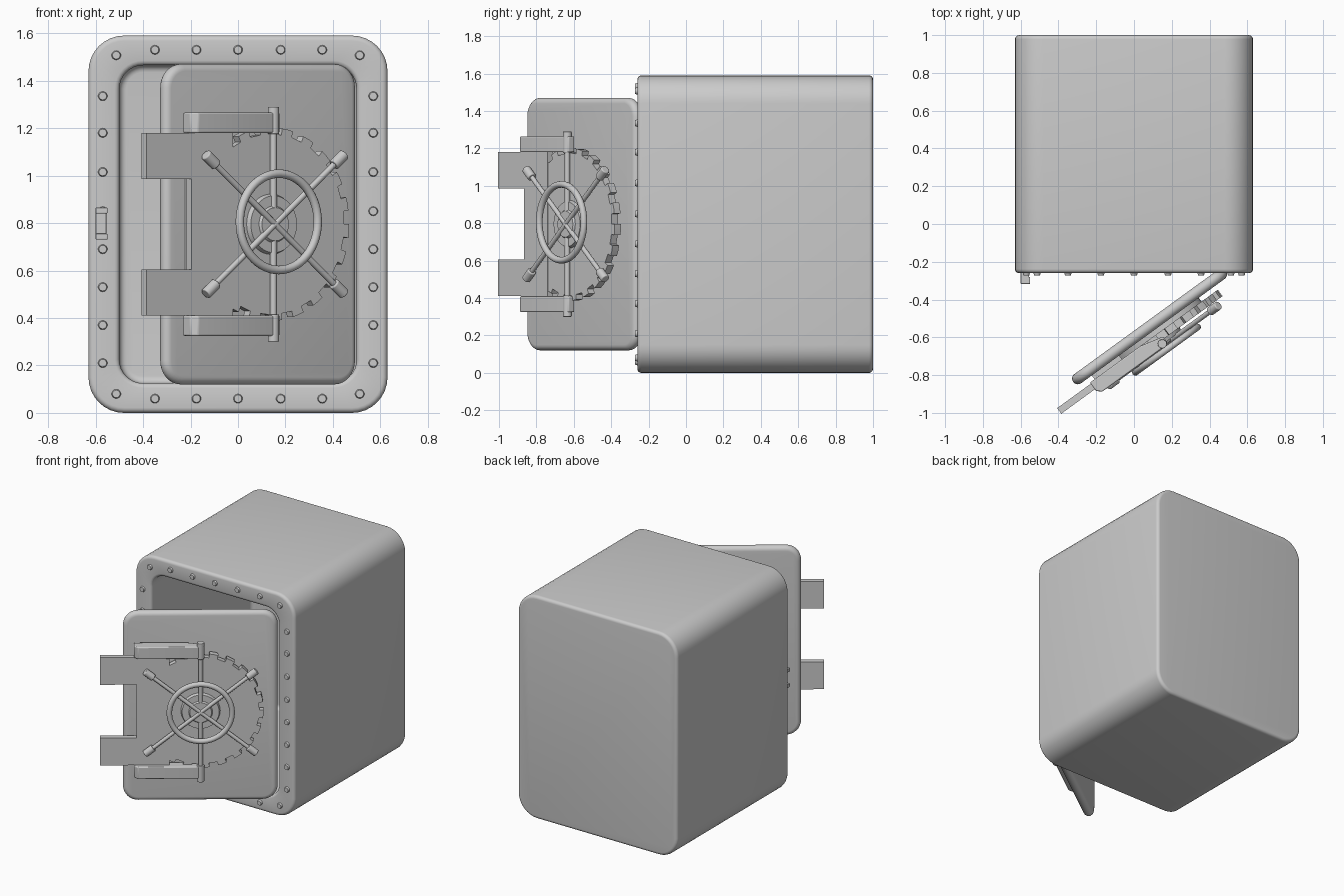
import bpy, bmesh
from math import pi, sin, cos, radians
from mathutils import Matrix, Vector

if "Cube" in bpy.data.objects:
    bpy.data.objects.remove(bpy.data.objects["Cube"])

# The open door's frame: x along the door, -y outward from its face
DOOR = Matrix.Translation((0.0825, -0.5425, 0)) @ Matrix.Rotation(radians(36), 4, 'Z')
WORLD = Matrix.Identity(4)
CZ = 0.795   # mid height of safe and mechanism


def finish(name, bm, frame=WORLD, angle=35, bevel=0):
    bmesh.ops.recalc_face_normals(bm, faces=bm.faces)
    bm.transform(frame)
    me = bpy.data.meshes.new(name)
    bm.to_mesh(me)
    bm.free()
    ob = bpy.data.objects.new(name, me)
    bpy.context.collection.objects.link(ob)
    if bevel:
        m = ob.modifiers.new("bevel", 'BEVEL')
        m.width, m.segments, m.limit_method = bevel, 3, 'ANGLE'
    bpy.ops.object.select_all(action='DESELECT')
    ob.select_set(True)
    bpy.context.view_layer.objects.active = ob
    bpy.ops.object.shade_smooth_by_angle(angle=radians(angle))
    return ob


def loft(name, rings, frame=WORLD, seg=8):
    """Skin rounded rectangles (half width, half height, radius, y), capped at both ends."""
    bm = bmesh.new()
    loops = []
    for w, h, r, y in rings:
        loop = []
        for k, (sx, sz) in enumerate(((1, 1), (-1, 1), (-1, -1), (1, -1))):
            for i in range(seg + 1):
                a = (k + i / seg) * pi / 2
                loop.append(bm.verts.new((sx * (w - r) + r * cos(a), y, CZ + sz * (h - r) + r * sin(a))))
        loops.append(loop)
    n = len(loops[0])
    for a, b in zip(loops, loops[1:]):
        for i in range(n):
            bm.faces.new((a[i], a[(i + 1) % n], b[(i + 1) % n], b[i]))
    bm.faces.new(loops[0])
    bm.faces.new(loops[-1])
    return finish(name, bm, frame)


def arc_rings(w, h, r, y, e, a0, a1, steps=5):
    """Rings of an edge rounding of radius e; y is the arc centre."""
    out = []
    for i in range(steps + 1):
        a = radians(a0 + (a1 - a0) * i / steps)
        d = e * (1 - cos(a))
        out.append((w - d, h - d, r - d, y + e * sin(a)))
    return out


def prism(name, pts, lo, hi, axis, frame=WORLD, bevel=0):
    """Extrude an outline: axis 'z' takes (x, y) points, axis 'y' takes (x, z) points."""
    bm = bmesh.new()
    place = (lambda p, t: (p[0], p[1], t)) if axis == 'z' else (lambda p, t: (p[0], t, p[1]))
    a = [bm.verts.new(place(p, lo)) for p in pts]
    b = [bm.verts.new(place(p, hi)) for p in pts]
    bm.faces.new(a)
    bm.faces.new(b)
    for i in range(len(a)):
        j = (i + 1) % len(a)
        bm.faces.new((a[i], a[j], b[j], b[i]))
    return finish(name, bm, frame, 30, bevel)


def box(name, x0, x1, y0, y1, z0, z1, frame=WORLD, bevel=0):
    return prism(name, [(x0, y0), (x1, y0), (x1, y1), (x0, y1)], z0, z1, 'z', frame, bevel)


def rod(name, p, q, r, frame=WORLD, r2=None, seg=20, bevel=0):
    p, q = Vector(p), Vector(q)
    bm = bmesh.new()
    bmesh.ops.create_cone(bm, cap_ends=True, segments=seg, radius1=r,
                          radius2=r if r2 is None else r2, depth=(q - p).length)
    rot = (q - p).to_track_quat('Z', 'Y').to_matrix().to_4x4()
    bm.transform(Matrix.Translation((p + q) / 2) @ rot)
    return finish(name, bm, frame, 35, bevel)


# Safe body: rounded shell running round the front lip and into the cavity
W, H, R, E = 0.63, 0.795, 0.15, 0.022
rings = arc_rings(W, H, R, 1.0 - E, E, 90, 0) + arc_rings(W, H, R, -0.26 + E, E, 0, -90)
rings += [(0.50 + 0.02 * (1 - cos(a)), 0.67 + 0.02 * (1 - cos(a)), 0.10 + 0.02 * (1 - cos(a)),
           -0.24 - 0.02 * sin(a)) for a in (pi / 2, pi / 3, pi / 6, 0)]
rings += arc_rings(0.50, 0.67, 0.10, 0.84, 0.03, 0, 90)
loft("safe_body", rings)

# Rivets around the front frame
spots = [(s * 0.57, z) for s in (-1, 1) for z in (0.21, 0.37, 0.53, 0.69, 0.85, 1.015, 1.18, 1.335)]
spots += [(x, z) for x in (-0.35, -0.175, 0, 0.18, 0.355) for z in (0.06, 1.53)]
spots += [(s * 0.513, z) for s in (-1, 1) for z in (0.08, 1.507)]
for x, z in spots:
    rod("rivet", (x, -0.255, z), (x, -0.272, z), 0.021, r2=0.016, seg=14)

# Latch catch on the left of the frame
box("latch_plate", -0.60, -0.555, -0.29, -0.25, 0.73, 0.865, bevel=0.004)
for z in (0.73, 0.84):
    box("latch_lug", -0.60, -0.55, -0.318, -0.28, z, z + 0.025, bevel=0.004)

# Door slab with fully rounded edge
loft("door", arc_rings(0.50, 0.675, 0.10, 0, 0.03, -90, 90, 10), DOOR)

# Toothed disc and the spacer behind it
gear = []
TEETH = 22
for i in range(TEETH):
    for f, r in ((0, 0.38), (0.25, 0.38), (0.5, 0.382), (0.5, 0.407), (0.75, 0.408), (1.0, 0.407)):
        a = 2 * pi * (i + f) / TEETH
        gear.append((r * cos(a), CZ + r * sin(a)))
prism("toothed_disc", gear, -0.055, -0.097, 'y', DOOR)
rod("disc_spacer", (0, -0.02, CZ), (0, -0.06, CZ), 0.30, DOOR, seg=48)

# Hinge plate with two arms past the door edge
plate = [(-0.65, 0.41), (-0.2, 0.41), (-0.2, 1.18), (-0.65, 1.18),
         (-0.65, 0.985), (-0.415, 0.985), (-0.415, 0.605), (-0.65, 0.605)]
prism("hinge_plate", plate, -0.062, -0.099, 'y', DOOR)
box("plate_mount", -0.40, -0.22, -0.07, -0.02, 0.45, 1.14, DOOR)

# Upper and lower brackets, each with a knuckle around the pin
for s in (-1, 1):
    z0, z1 = sorted((CZ + s * 0.385, CZ + s * 0.47))
    prism("bracket", [(-0.43, -0.055), (-0.43, -0.11), (-0.405, -0.132), (-0.36, -0.132),
                      (0.0, -0.132), (0.026, -0.125), (0.026, -0.085), (-0.1, -0.055)],
          z0, z1, 'z', DOOR, 0.006)
    rod("pin_cap", (0, -0.114, CZ + s * 0.38), (0, -0.114, CZ + s * 0.495), 0.024, DOOR, bevel=0.004)
rod("vertical_pin", (0, -0.114, CZ - 0.45), (0, -0.114, CZ + 0.45), 0.014, DOOR)

# Crossed bars with handle grips
for sx in (-1, 1):
    for sz in (-1, 1):
        d = Vector((sx * 0.775, 0, sz * 0.632))
        c = Vector((0, -0.124, CZ))
        rod("bar", c, c + d * 0.42, 0.013, DOOR)
        rod("bar_grip", c + d * 0.395, c + d * 0.465, 0.024, DOOR, bevel=0.005)

# Central hub
rod("hub_base", (0, -0.09, CZ), (0, -0.117, CZ), 0.13, DOOR, r2=0.12, seg=40)
rod("hub_cap", (0, -0.11, CZ), (0, -0.128, CZ), 0.082, DOOR, r2=0.07, seg=32)

# Hand wheel ring
bm = bmesh.new()
N, M = 56, 14
grid = [[bm.verts.new(((0.203 + 0.018 * cos(b)) * cos(a), -0.152 + 0.018 * sin(b),
                       CZ + 0.01 + (0.203 + 0.018 * cos(b)) * sin(a)))
         for b in [2 * pi * j / M for j in range(M)]] for a in [2 * pi * i / N for i in range(N)]]
for i in range(N):
    for j in range(M):
        k, l = (i + 1) % N, (j + 1) % M
        bm.faces.new((grid[i][j], grid[k][j], grid[k][l], grid[i][l]))
finish("hand_wheel", bm, DOOR)
